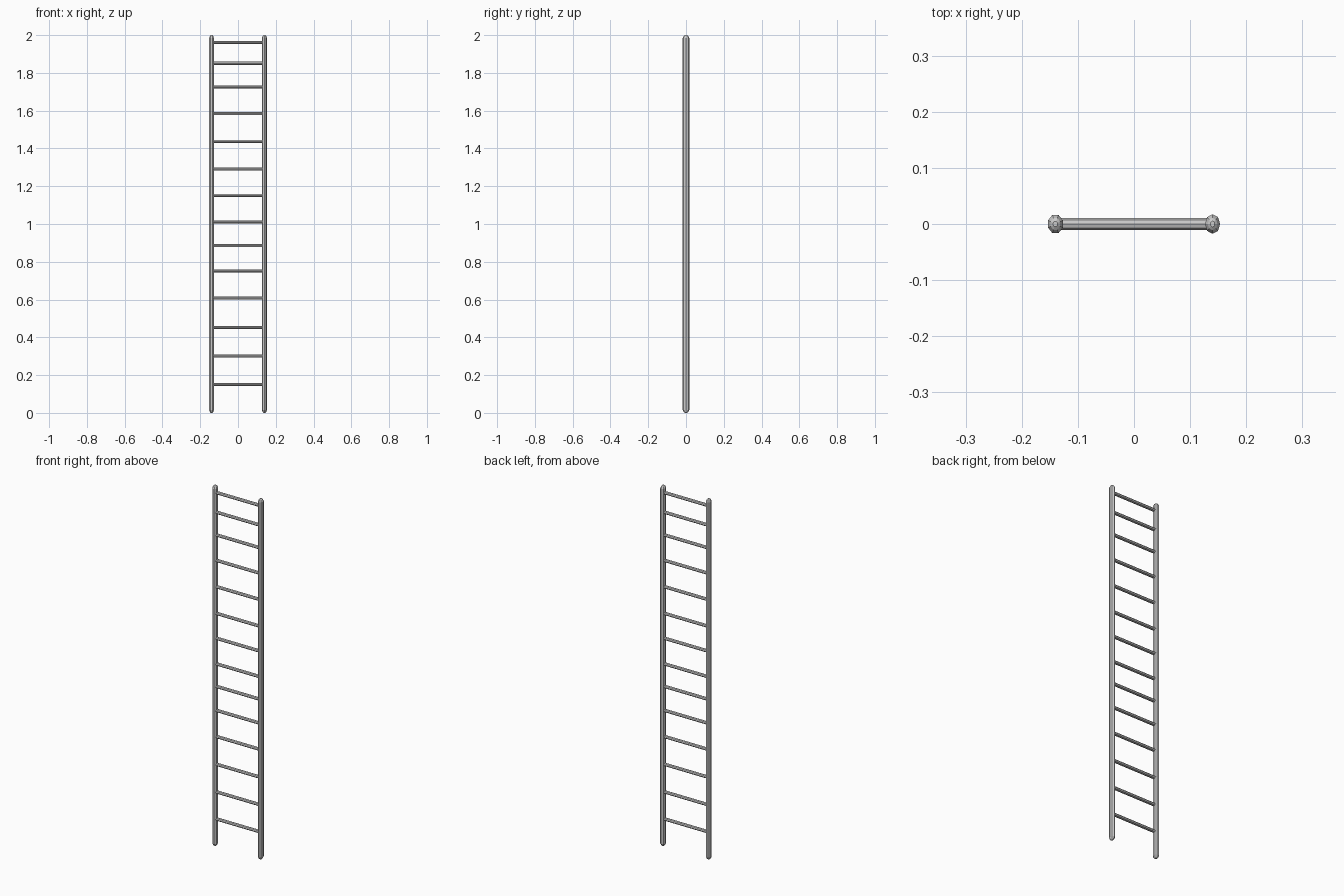
import bpy, bmesh, math

if "Cube" in bpy.data.objects:
    bpy.data.objects.remove(bpy.data.objects["Cube"])


def lathe(name, rings, sides, rx, ry, phase=0.0):
    """Elliptical rod along z; rings are (height, radius factor) pairs."""
    bm = bmesh.new()
    loops = []
    for z, f in rings:
        loops.append([bm.verts.new((rx * f * math.cos(phase + i * math.tau / sides),
                                    ry * f * math.sin(phase + i * math.tau / sides), z))
                      for i in range(sides)])
    for a, b in zip(loops, loops[1:]):
        for i in range(sides):
            j = (i + 1) % sides
            bm.faces.new((a[i], a[j], b[j], b[i]))
    bm.faces.new(loops[0][::-1])
    bm.faces.new(loops[-1])
    mesh = bpy.data.meshes.new(name)
    bm.to_mesh(mesh)
    bm.free()
    obj = bpy.data.objects.new(name, mesh)
    bpy.context.collection.objects.link(obj)
    return obj


# Two oval side rails with rounded ends
END = [(0.0, 0.3), (0.004, 0.65), (0.015, 1.0)]
RAIL = END + [(2.0 - z, f) for z, f in reversed(END)]
RAIL_X = 0.14
left = lathe("left_rail", RAIL, 8, 0.0142, 0.0175, math.pi / 8)
left.location.x = -RAIL_X
right = lathe("right_rail", RAIL, 8, 0.0135, 0.0175)
right.location.x = RAIL_X

# Unevenly spaced rungs, ends tucked inside the rails
RUNG_Z = [0.15, 0.30, 0.453, 0.607, 0.752, 0.885, 1.01,
          1.152, 1.29, 1.438, 1.584, 1.725, 1.851, 1.96]
for n, z in enumerate(RUNG_Z, 1):
    rung = lathe(f"rung_{n:02d}", [(-RAIL_X, 1), (RAIL_X, 1)], 8, 0.008, 0.0105)
    rung.rotation_euler.y = math.pi / 2
    rung.location.z = z
